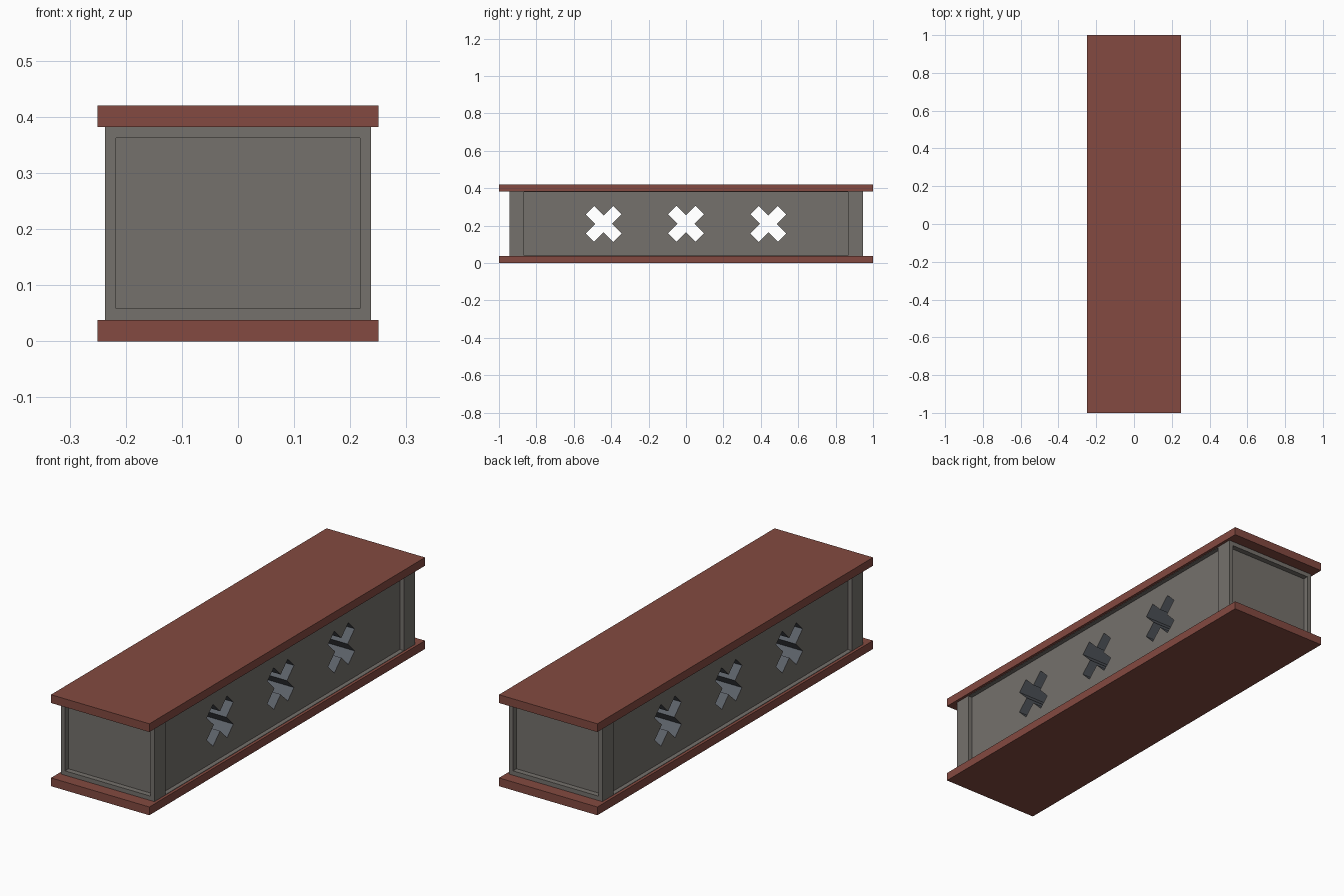
import bpy, bmesh, math
from mathutils import Matrix, Vector

if "Cube" in bpy.data.objects:
    bpy.data.objects.remove(bpy.data.objects["Cube"])


def material(name, rgb):
    m = bpy.data.materials.new(name)
    m.diffuse_color = (*rgb, 1)
    m.use_nodes = True
    m.node_tree.nodes["Principled BSDF"].inputs["Base Color"].default_value = m.diffuse_color
    return m


RED = material("red_brown", (0.228, 0.068, 0.052))
GREY = material("warm_grey", (0.178, 0.165, 0.150))
SLATE = material("slate", (0.105, 0.117, 0.136))


def make_object(name, bm, mats):
    bmesh.ops.recalc_face_normals(bm, faces=bm.faces)
    mesh = bpy.data.meshes.new(name)
    bm.to_mesh(mesh)
    bm.free()
    for m in mats:
        mesh.materials.append(m)
    ob = bpy.data.objects.new(name, mesh)
    bpy.context.collection.objects.link(ob)
    return ob


def box(name, x, y, z, mats):
    bm = bmesh.new()
    size = [b - a for a, b in (x, y, z)]
    mid = [(a + b) / 2 for a, b in (x, y, z)]
    bmesh.ops.create_cube(bm, size=1, matrix=Matrix.Translation(mid) @ Matrix.Diagonal((*size, 1)))
    return make_object(name, bm, mats)


def span(side, a, b):
    return tuple(sorted((side * a, side * b)))


BX, BY, Z0, Z1 = 0.237, 0.945, 0.038, 0.382   # body outer size
PX, PY = 0.217, 0.92                          # recessed panel planes

# Top and bottom slabs
box("bottom_slab", (-0.25, 0.25), (-1, 1), (0, Z0), [RED])
box("top_slab", (-0.25, 0.25), (-1, 1), (Z1, 0.42), [RED])

# Core block carrying the recessed panels
core = box("core", (-PX, PX), (-PY, PY), (Z0 - 0.005, Z1 + 0.005), [GREY, SLATE])

# X-shaped prisms used to cut the openings
L, W = 0.104, 0.032
plus = [(L, -W), (L, W), (W, W), (W, L), (-W, L), (-W, W),
        (-L, W), (-L, -W), (-W, -W), (-W, -L), (W, -L), (W, -W)]
bm = bmesh.new()
rot = Matrix.Rotation(math.radians(45), 4, 'X')
for cy in (-0.44, 0, 0.44):
    verts = [bm.verts.new(rot @ Vector((-0.3, a, b)) + Vector((0, cy, 0.21))) for a, b in plus]
    face = bm.faces.new(verts)
    ext = bmesh.ops.extrude_face_region(bm, geom=[face], use_keep_orig=True)
    bmesh.ops.translate(bm, vec=(0.6, 0, 0),
                        verts=[v for v in ext["geom"] if isinstance(v, bmesh.types.BMVert)])
for f in bm.faces:
    f.material_index = 1
cutter = make_object("opening_cutter", bm, [GREY, SLATE])
cutter.hide_render = True

mod = core.modifiers.new("openings", 'BOOLEAN')
mod.operation = 'DIFFERENCE'
mod.solver = 'EXACT'
mod.object = cutter
bpy.context.view_layer.objects.active = core
bpy.ops.object.modifier_apply(modifier=mod.name)
bpy.data.objects.remove(cutter)

# Raised frames: corner posts, side rails and end rails
for sx in (-1, 1):
    for sy in (-1, 1):
        box("corner_post", span(sx, PX, BX), span(sy, 0.865, BY), (Z0, Z1), [GREY])
    for z in ((Z0, Z0 + 0.002), (Z1 - 0.002, Z1)):
        box("side_rail", span(sx, PX, BX), (-0.865, 0.865), z, [GREY])
for sy in (-1, 1):
    for z in ((Z0, 0.058), (0.362, Z1)):
        box("end_rail", (-PX, PX), span(sy, PY, BY), z, [GREY])
